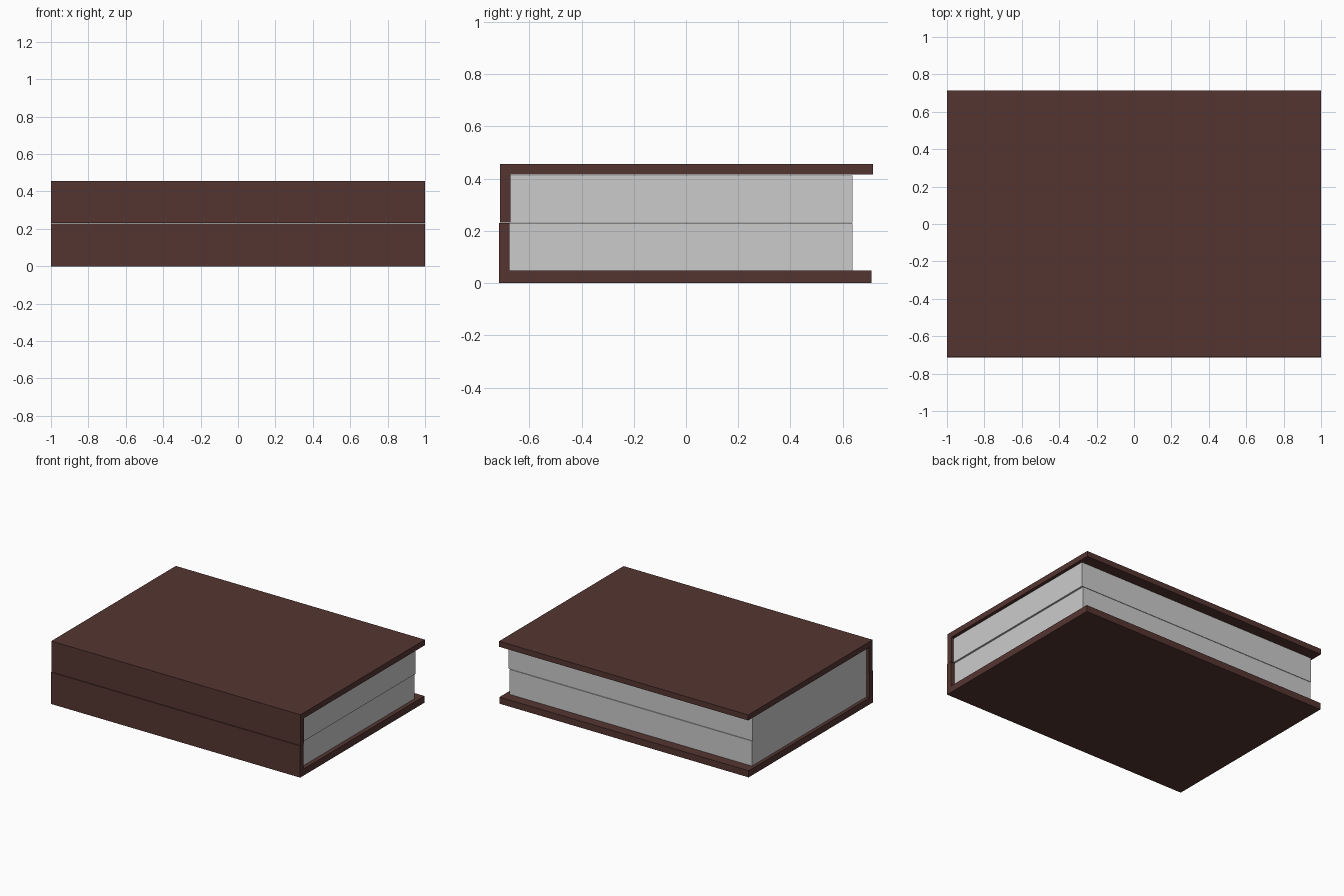
import bpy, bmesh

if "Cube" in bpy.data.objects:
    bpy.data.objects.remove(bpy.data.objects["Cube"])

leather = bpy.data.materials.new("brown_leather")
leather.diffuse_color = (0.09, 0.036, 0.031, 1)
leather.use_nodes = True
leather.node_tree.nodes["Principled BSDF"].inputs["Base Color"].default_value = leather.diffuse_color


def extrude_profile(name, profile, x0, x1, material=None):
    """Sweep a closed (y, z) profile along x."""
    bm = bmesh.new()
    face = bm.faces.new([bm.verts.new((x0, y, z)) for y, z in profile])
    swept = bmesh.ops.extrude_face_region(bm, geom=[face])
    verts = [g for g in swept["geom"] if isinstance(g, bmesh.types.BMVert)]
    bmesh.ops.translate(bm, verts=verts, vec=(x1 - x0, 0, 0))
    bmesh.ops.recalc_face_normals(bm, faces=bm.faces)
    mesh = bpy.data.meshes.new(name)
    bm.to_mesh(mesh)
    bm.free()
    if material:
        mesh.materials.append(material)
    obj = bpy.data.objects.new(name, mesh)
    bpy.context.collection.objects.link(obj)


def cover_half(name, y_spine, y_edge, z_outer, z_inner, z_seam, wall):
    """L-shaped board with half of the spine attached."""
    extrude_profile(name, [
        (y_spine, z_outer), (y_edge, z_outer), (y_edge, z_inner),
        (y_spine + wall, z_inner), (y_spine + wall, z_seam), (y_spine, z_seam),
    ], -1, 1, leather)


def page_block(name, y0, y1, z0, z1, x0, x1):
    extrude_profile(name, [(y0, z0), (y1, z0), (y1, z1), (y0, z1)], x0, x1)


# Two cover halves meeting along the middle of the spine
cover_half("lower_cover", -0.715, 0.71, 0.0, 0.048, 0.23, 0.04)
cover_half("upper_cover", -0.712, 0.715, 0.455, 0.415, 0.231, 0.04)

# Two stacked blocks of pages, slightly inset from the covers
page_block("lower_pages", -0.675, 0.637, 0.048, 0.229, -0.975, 0.97)
page_block("upper_pages", -0.672, 0.637, 0.232, 0.412, -0.98, 0.98)
